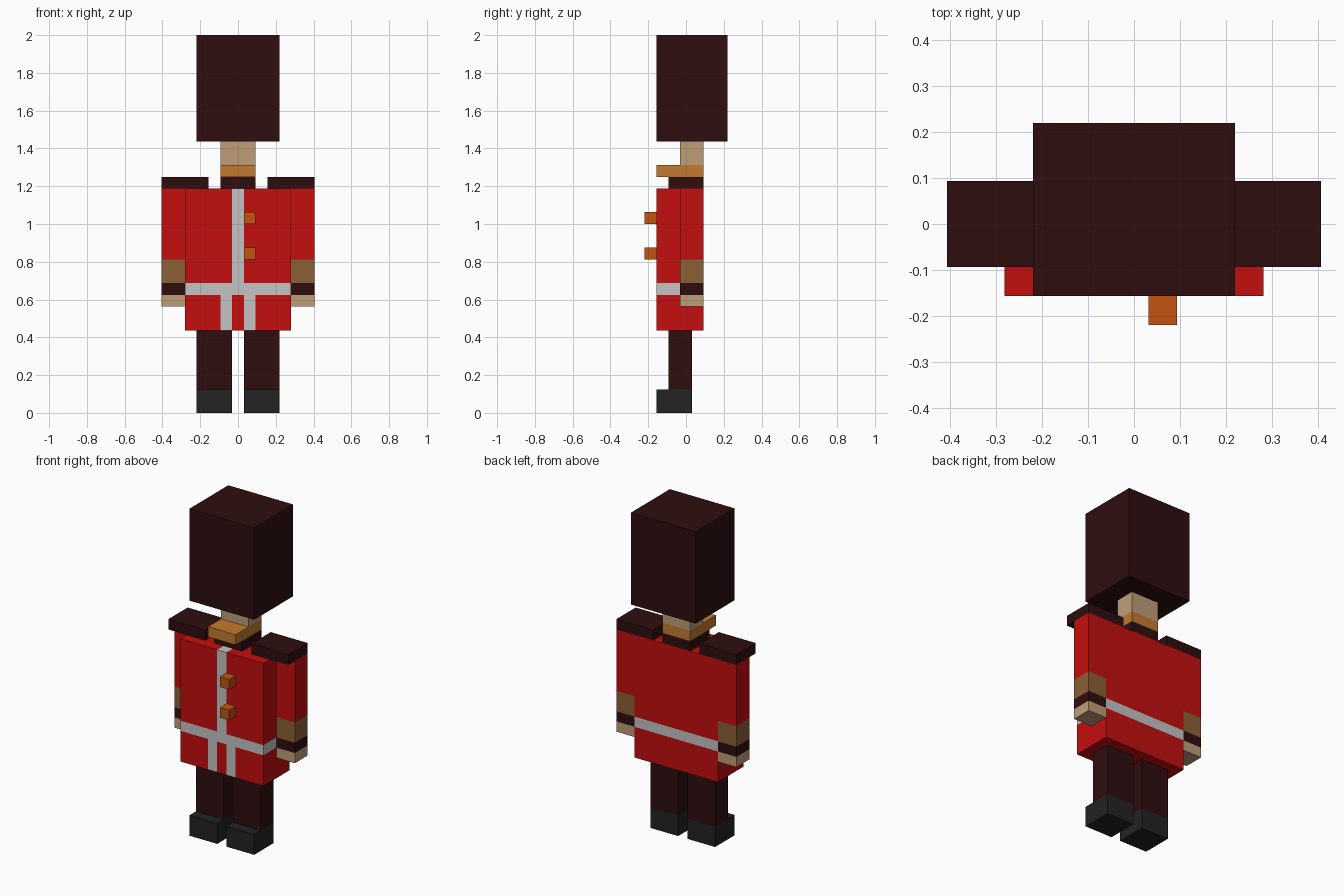
import bpy, bmesh
from mathutils import Vector

cube = bpy.data.objects.get("Cube")
if cube:
    bpy.data.objects.remove(cube, do_unlink=True)

U = 2 / 32  # one block; all sizes below are counted in blocks


def linear(c):
    c /= 255
    return c / 12.92 if c <= 0.04045 else ((c + 0.055) / 1.055) ** 2.4


def material(name, *rgb):
    m = bpy.data.materials.new(name)
    m.use_nodes = True
    col = [linear(c) for c in rgb] + [1]
    m.diffuse_color = col
    bsdf = next(n for n in m.node_tree.nodes if n.type == 'BSDF_PRINCIPLED')
    bsdf.inputs["Base Color"].default_value = col
    bsdf.inputs["Roughness"].default_value = 0.8
    return m


DARK = material("dark maroon", 46, 13, 15)
RED = material("coat red", 196, 14, 14)
WHITE = material("belt white", 196, 196, 196)
SKIN = material("skin", 192, 157, 121)
STRAP = material("strap gold", 194, 122, 46)
BUTTON = material("button orange", 194, 83, 15)
CUFF = material("cuff brown", 139, 96, 54)
BOOT = material("boot black", 35, 35, 35)


def box(name, x, y, z, mats, cuts=(), rule=None):
    """Box from block ranges; cuts are (axis, block) planes, rule picks a slot."""
    bm = bmesh.new()
    bmesh.ops.create_cube(bm, size=1)
    for v in bm.verts:
        v.co = Vector([(r[0] if c < 0 else r[1]) * U for c, r in zip(v.co, (x, y, z))])
    for axis, at in cuts:
        normal = Vector((0, 0, 0))
        normal[axis] = 1
        bmesh.ops.bisect_plane(bm, geom=bm.verts[:] + bm.edges[:] + bm.faces[:],
                               plane_co=normal * at * U, plane_no=normal)
    if rule:
        for f in bm.faces:
            f.material_index = rule(f.calc_center_median() / U)
    bmesh.ops.recalc_face_normals(bm, faces=bm.faces)
    me = bpy.data.meshes.new(name)
    bm.to_mesh(me)
    bm.free()
    for m in mats:
        me.materials.append(m)
    ob = bpy.data.objects.new(name, me)
    bpy.context.collection.objects.link(ob)
    return ob


# Coat: belt all round, centre stripe above it and two hanging straps below
def coat_rule(c):
    if 10 < c.z < 11:
        return 1
    if c.y < -1.5:
        if c.z >= 11 and abs(c.x) < 0.5:
            return 1
        if c.z <= 10 and 0.5 < abs(c.x) < 1.5:
            return 1
    return 0


box("coat", (-4.5, 4.5), (-2.5, 1.5), (7, 19), [RED, WHITE],
    [(0, -1.5), (0, -0.5), (0, 0.5), (0, 1.5), (1, -1.5), (2, 10), (2, 11)], coat_rule)

# Buttons
for name, z in (("lower_button", 13), ("upper_button", 16)):
    box(name, (0.5, 1.5), (-3.5, -2.5), (z, z + 1), [BUTTON])

# Head and hat
box("collar", (-1.5, 1.5), (-1.5, 1.5), (19, 20), [DARK])
box("chin_strap", (-1.5, 1.5), (-2.5, 1.5), (20, 21), [STRAP])
box("face", (-1.5, 1.5), (-0.5, 1.5), (21, 23), [SKIN])
box("tall_hat", (-3.5, 3.5), (-2.5, 3.5), (23, 32), [DARK])

# Limbs on both sides
for side, s in (("left", 1), ("right", -1)):
    def span(a, b):
        return tuple(sorted((a * s, b * s)))

    box(side + "_shoulder_pad", span(2.5, 6.5), (-1.5, 1.5), (19, 20), [DARK])
    box(side + "_sleeve", span(4.5, 6.5), (-0.5, 1.5), (13, 19), [RED])
    box(side + "_cuff", span(4.5, 6.5), (-0.5, 1.5), (11, 13), [CUFF])
    box(side + "_cuff_band", span(4.5, 6.5), (-0.5, 1.5), (10, 11), [DARK])
    box(side + "_hand", span(4.5, 6.5), (-0.5, 1.5), (9, 10), [SKIN])
    box(side + "_leg", span(0.5, 3.5), (-1.5, 0.5), (2, 7), [DARK])
    box(side + "_boot", span(0.5, 3.5), (-2.5, 0.5), (0, 2), [BOOT])
